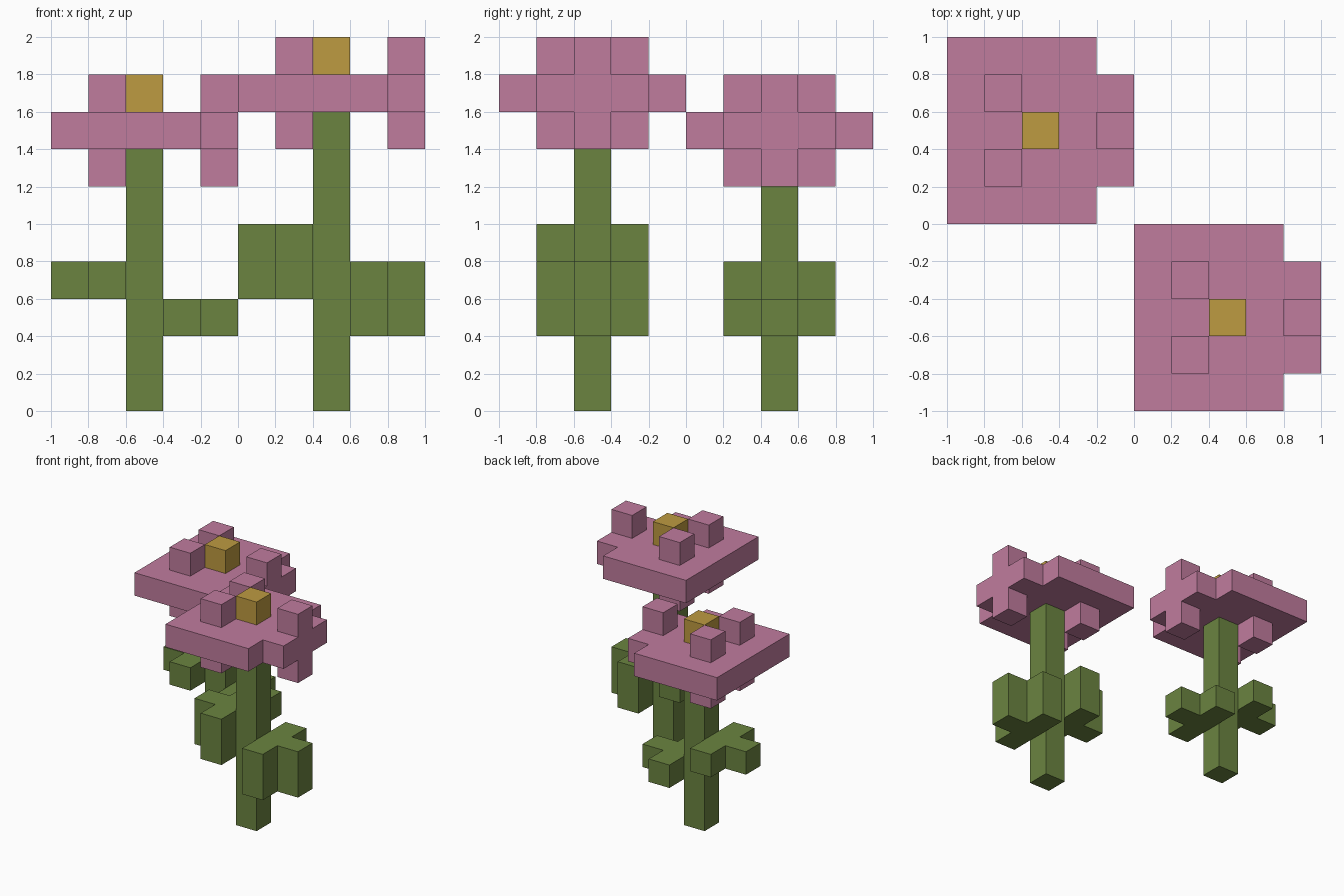
import bpy
import bmesh

cube = bpy.data.objects.get("Cube")
if cube:
    bpy.data.objects.remove(cube, do_unlink=True)

U = 0.2  # edge length of one block


def linear(c):
    c /= 255
    return c / 12.92 if c <= 0.04045 else ((c + 0.055) / 1.055) ** 2.4


def material(name, r, g, b):
    mat = bpy.data.materials.new(name)
    mat.use_nodes = True
    color = (linear(r), linear(g), linear(b), 1)
    mat.diffuse_color = color
    bsdf = next(n for n in mat.node_tree.nodes if n.type == "BSDF_PRINCIPLED")
    bsdf.inputs["Base Color"].default_value = color
    return mat


PINK = material("petal pink", 192, 124, 158)
GREEN = material("stem green", 107, 132, 64)
GOLD = material("pollen gold", 190, 155, 65)


def prism(name, outline, z, height, center, mat):
    """Extrude an outline given in blocks around the flower axis."""
    bm = bmesh.new()
    cx, cy = center
    verts = [bm.verts.new((cx + x * U, cy + y * U, z)) for x, y in outline]
    face = bm.faces.new(verts)
    grown = bmesh.ops.extrude_face_region(bm, geom=[face])["geom"]
    top = [v for v in grown if isinstance(v, bmesh.types.BMVert)]
    bmesh.ops.translate(bm, verts=top, vec=(0, 0, height))
    bmesh.ops.recalc_face_normals(bm, faces=bm.faces)
    mesh = bpy.data.meshes.new(name)
    bm.to_mesh(mesh)
    bm.free()
    mesh.materials.append(mat)
    obj = bpy.data.objects.new(name, mesh)
    bpy.context.collection.objects.link(obj)
    return obj


def square(x, y):
    return [(x + sx * 0.5, y + sy * 0.5)
            for sx, sy in ((-1, -1), (1, -1), (1, 1), (-1, 1))]


def mirrored(half):
    """Complete half an outline by reflecting it in y."""
    return half + [(x, -y) for x, y in reversed(half)]


# Square bloom with a narrower petal on its left side
BLOOM = mirrored([(-2.5, -2.5), (1.5, -2.5), (1.5, -1.5), (2.5, -1.5)])
# Wide leaf ending in a narrow tip
LEAF = mirrored([(0.5, -1.5), (1.5, -1.5), (1.5, -0.5), (2.5, -0.5)])


def flower(label, center, bloom_z, left_leaf_z, right_leaf_z, leaf_height):
    prism(label + "_stem", square(0, 0), 0, bloom_z, center, GREEN)

    # Leaves on both sides of the stem
    prism(label + "_left_leaf", LEAF, left_leaf_z, leaf_height, center, GREEN)
    prism(label + "_right_leaf", [(-x, y) for x, y in LEAF],
          right_leaf_z, leaf_height, center, GREEN)

    # Bloom, its gold heart and the petal tips above and below
    prism(label + "_bloom", BLOOM, bloom_z, U, center, PINK)
    prism(label + "_heart", square(0, 0), bloom_z + U, U, center, GOLD)
    for i, (x, y) in enumerate(((-1, -1), (-1, 1), (2, 0)), 1):
        for side, z in (("upper", bloom_z + U), ("lower", bloom_z - U)):
            prism(f"{label}_{side}_petal_tip_{i}", square(x, y), z, U, center, PINK)


flower("tall_flower", (0.5, -0.5), 1.6, 0.4, 0.6, 2 * U)
flower("short_flower", (-0.5, 0.5), 1.4, 0.4, 0.6, U)
